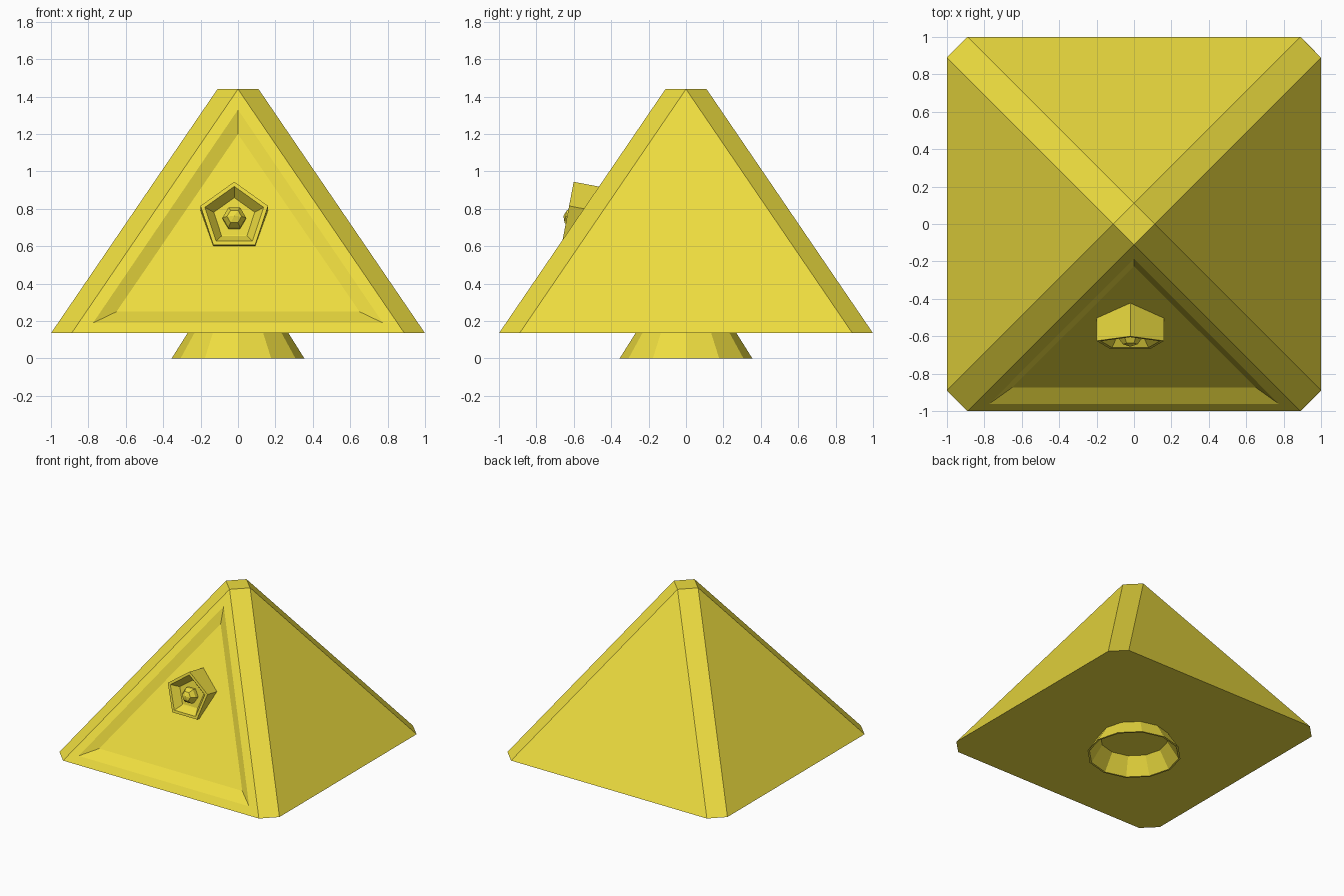
import bpy, bmesh, math
from mathutils import Vector, Matrix

if "Cube" in bpy.data.objects:
    bpy.data.objects.remove(bpy.data.objects["Cube"])

gold = bpy.data.materials.new("gold_paint")
gold.diffuse_color = (0.85, 0.72, 0.05, 1)
gold.use_nodes = True
gold.node_tree.nodes["Principled BSDF"].inputs["Base Color"].default_value = gold.diffuse_color


def finish(name, bm, matrix=None):
    if matrix:
        bm.transform(matrix)
    bmesh.ops.recalc_face_normals(bm, faces=bm.faces)
    mesh = bpy.data.meshes.new(name)
    bm.to_mesh(mesh)
    bm.free()
    mesh.materials.append(gold)
    obj = bpy.data.objects.new(name, mesh)
    bpy.context.collection.objects.link(obj)
    return obj


def ring(bm, n, r, z, start):
    return [bm.verts.new((r * math.cos(start + k * math.tau / n),
                          r * math.sin(start + k * math.tau / n), z)) for k in range(n)]


def bridge(bm, a, b):
    n = len(a)
    for k in range(n):
        bm.faces.new((a[k], a[(k + 1) % n], b[(k + 1) % n], b[k]))


# Pyramid body with flattened corners and a sunken triangular front panel
BASE, TOP, CUT = 0.135, 1.44, 0.11
bm = bmesh.new()
bottom, top = [], []
for k in range(4):
    rot = Matrix.Rotation(k * math.pi / 2, 3, 'Z')
    bottom += [bm.verts.new(rot @ Vector((x, -1, BASE))) for x in (CUT - 1, 1 - CUT)]
    top.append(bm.verts.new(rot @ Vector((0, -CUT, TOP))))
bm.faces.new(bottom)
bm.faces.new(top)
for k in range(4):
    a, b, c = bottom[2 * k], bottom[2 * k + 1], bottom[(2 * k + 2) % 8]
    bm.faces.new((b, c, top[(k + 1) % 4], top[k]))
    if k:
        bm.faces.new((a, b, top[k]))


def panel_loop(half, low, high, sink):
    def point(x, z):
        return bm.verts.new((x, -1 + (z - BASE) * (1 - CUT) / (TOP - BASE) + sink, z))
    return [point(-half, low), point(half, low), point(0, high)]


edge = [bottom[0], bottom[1], top[0]]
outer = panel_loop(0.775, 0.19, 1.33, 0)
inner = panel_loop(0.65, 0.25, 1.20, 0.048)
bridge(bm, edge, outer)
bridge(bm, outer, inner)
bm.faces.new(inner)
finish("pyramid_body", bm)

# Flared open foot, 12 sides with a thin wall
bm = bmesh.new()
loops = [ring(bm, 12, r, z, 0) for r, z in
         ((0.27, BASE), (0.355, 0), (0.34, 0), (0.255, BASE))]
for a, b in zip(loops, loops[1:]):
    bridge(bm, a, b)
finish("foot", bm)

# Five-sided eye socket, tilted slightly upward on the front panel
place = (Matrix.Translation((-0.02, -0.636, 0.758))
         @ Matrix.Rotation(math.radians(90 - 10.8), 4, 'X'))
bm = bmesh.new()
loops = [ring(bm, 5, r, z, math.pi / 2) for r, z in
         ((0.19, -0.24), (0.19, 0), (0.165, 0), (0.115, -0.06))]
for a, b in zip(loops, loops[1:]):
    bridge(bm, a, b)
bm.faces.new(loops[0])
bm.faces.new(loops[-1])
finish("eye_socket", bm, place)

# Faceted eye ball
bm = bmesh.new()
bmesh.ops.create_uvsphere(bm, u_segments=6, v_segments=5, radius=0.066,
                          matrix=Matrix.Translation((0, 0, -0.046))
                          @ Matrix.Rotation(math.pi / 2, 4, 'Z'))
finish("eye_ball", bm, place)
